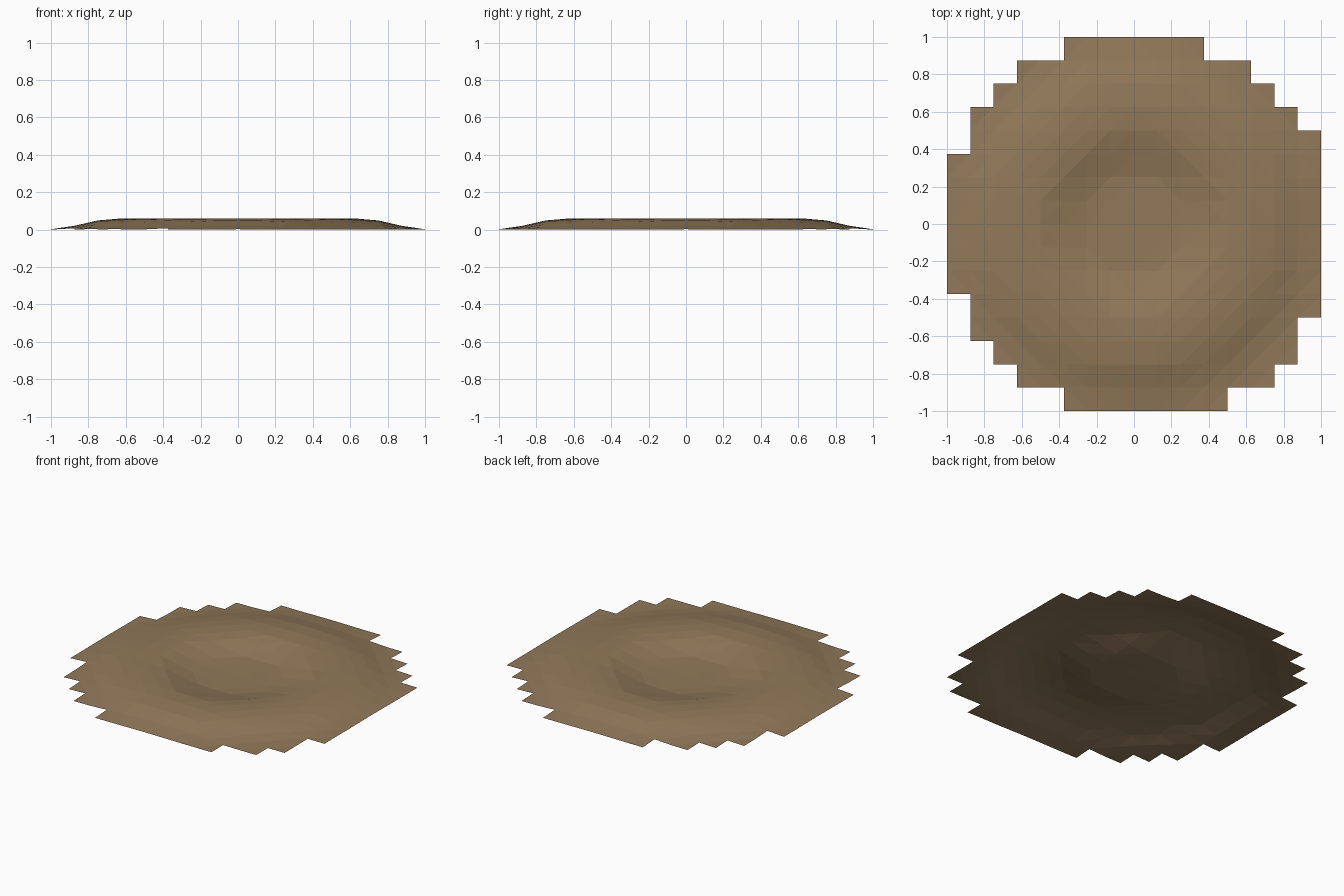
import bpy, bmesh, math

cube = bpy.data.objects.get("Cube")
if cube:
    bpy.data.objects.remove(cube, do_unlink=True)

CELL = 0.125
# Height of the mound by distance from its centre: floor, crater wall, rim, outer slope
PROFILE = [(0, .003), (.25, .005), (.29, .009), (.375, .028), (.46, .051), (.52, .057),
           (.62, .06), (.72, .053), (.78, .045), (.88, .019), (.96, .006), (1.02, 0)]
# First and last cell column of each row, from front to back
ROWS = [(5, 12), (3, 14), (2, 15), (1, 15), (1, 16)] + [(0, 16)] * 6 + \
       [(1, 16), (1, 15), (2, 14), (3, 13), (5, 11)]


def height(x, y):
    r = math.hypot(x, y)
    for (r0, z0), (r1, z1) in zip(PROFILE, PROFILE[1:]):
        if r <= r1:
            return z0 + (z1 - z0) * (r - r0) / (r1 - r0)
    return 0


# Soil colour
soil = bpy.data.materials.new("brown soil")
soil.use_nodes = True
colour = (0.285, 0.192, 0.101, 1)
soil.diffuse_color = colour
shader = soil.node_tree.nodes["Principled BSDF"]
shader.inputs["Base Color"].default_value = colour
shader.inputs["Roughness"].default_value = 0.9

# Crater sheet: stepped outline, each cell split along the ring direction
bm = bmesh.new()
verts = {}


def corner(i, j):
    if (i, j) not in verts:
        x, y = i * CELL - 1, j * CELL - 1
        verts[i, j] = bm.verts.new((x, y, height(x, y)))
    return verts[i, j]


for j, (first, last) in enumerate(ROWS):
    for i in range(first, last):
        a, b, c, d = (corner(i + u, j + v) for u, v in ((0, 0), (1, 0), (1, 1), (0, 1)))
        if (i < 8) == (j < 8):
            bm.faces.new((a, b, d))
            bm.faces.new((b, c, d))
        else:
            bm.faces.new((a, b, c))
            bm.faces.new((a, c, d))

mesh = bpy.data.meshes.new("crater_ground")
bm.to_mesh(mesh)
bm.free()
mesh.materials.append(soil)
bpy.context.collection.objects.link(bpy.data.objects.new("crater_ground", mesh))
